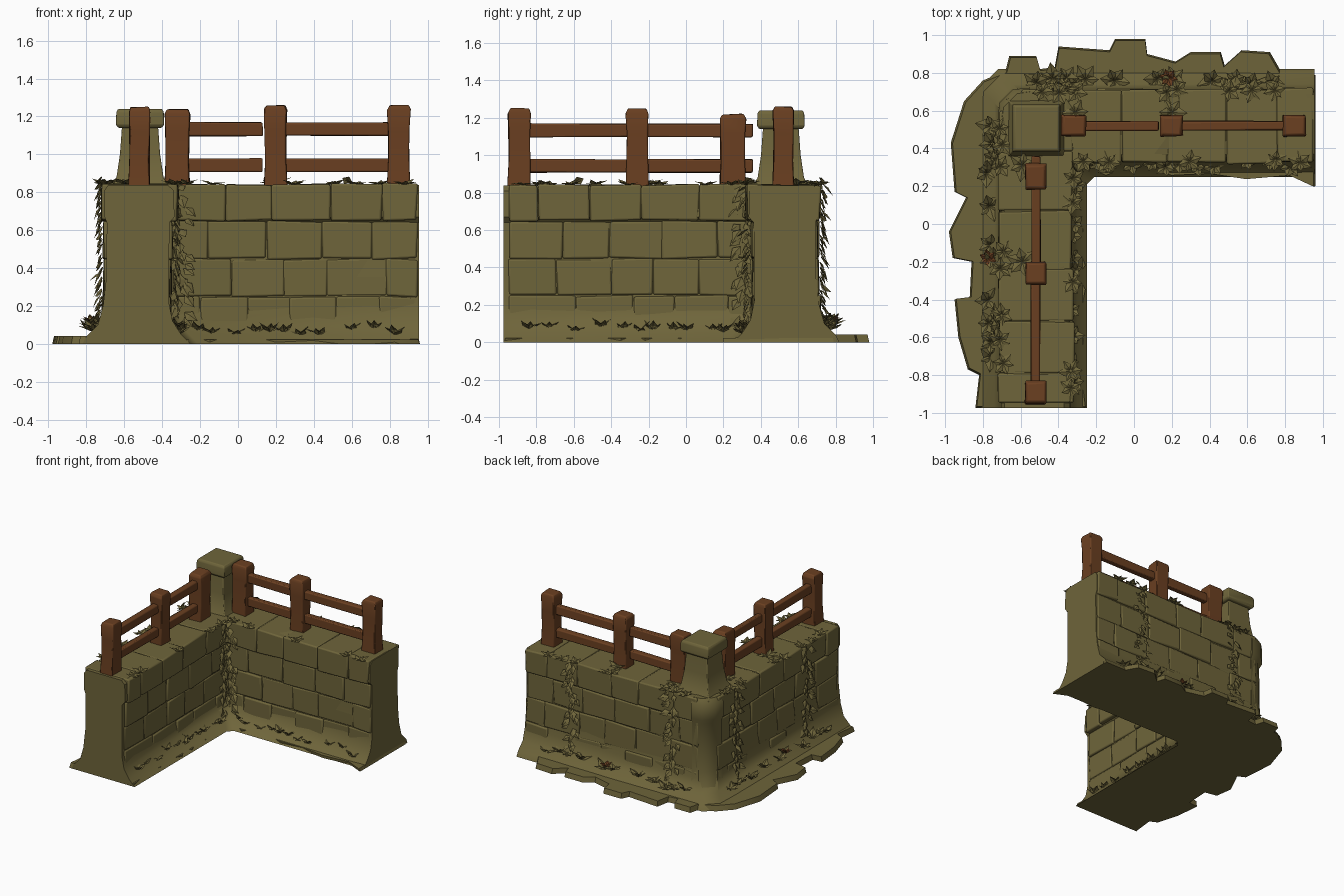
import bpy, bmesh, math, random
from mathutils import Vector

if "Cube" in bpy.data.objects:
    bpy.data.objects.remove(bpy.data.objects["Cube"])

random.seed(4)


def material(name, col):
    m = bpy.data.materials.new(name)
    m.diffuse_color = (*col, 1)
    m.use_nodes = True
    m.node_tree.nodes["Principled BSDF"].inputs["Base Color"].default_value = m.diffuse_color
    return m


STONE = material("mossy_olive", (0.158, 0.130, 0.043))
WOOD = material("brown_wood", (0.145, 0.050, 0.015))


def arm_x(p):
    return Vector(p)


def arm_y(p):
    # the second arm is the first one mirrored across the corner diagonal
    return Vector((-p[1], -p[0], p[2]))


ARMS = (arm_x, arm_y)
U = random.uniform


def finish(name, bm, mats, bevel=0, angle=40, recalc=True):
    if recalc:
        bmesh.ops.recalc_face_normals(bm, faces=bm.faces)
    me = bpy.data.meshes.new(name)
    bm.to_mesh(me)
    bm.free()
    ob = bpy.data.objects.new(name, me)
    bpy.context.collection.objects.link(ob)
    for m in mats:
        me.materials.append(m)
    if bevel:
        mod = ob.modifiers.new("bevel", 'BEVEL')
        mod.width, mod.segments = bevel, 2
    bpy.ops.object.select_all(action='DESELECT')
    ob.select_set(True)
    bpy.context.view_layer.objects.active = ob
    bpy.ops.object.shade_smooth_by_angle(angle=math.radians(angle))
    return ob


def loft(bm, rings):
    vs = [[bm.verts.new(p) for p in r] for r in rings]
    n = len(vs[0])
    for a, b in zip(vs, vs[1:]):
        for i in range(n):
            bm.faces.new((a[i], a[(i + 1) % n], b[(i + 1) % n], b[i]))
    bm.faces.new(vs[0])
    bm.faces.new(vs[-1])


def rect(x0, x1, y0, y1, z, j=0.0, place=arm_x):
    return [place((x + U(-j, j), y + U(-j, j), z + U(-j, j)))
            for x, y in ((x0, y0), (x1, y0), (x1, y1), (x0, y1))]


# Wall core: one cross-section swept around the corner
profile = [(.82, 0), (.80, .04), (.74, .10), (.712, .2), (.695, .35), (.692, .64), (.705, .67),
           (.705, .81), (.685, .838), (.37, .838), (.34, .81), (.335, .67), (.362, .64),
           (.365, .22), (.345, .12), (.30, .05), (.25, 0)]
rings = [[], [], [], []]
for v, z in profile:
    c = 0.10 if v > .5 else 0.04
    for ring, (x, y) in zip(rings, ((.955, v), (c - v, v), (-v, v - c), (-v, -.975))):
        ring.append((x, y, z))
bm = bmesh.new()
loft(bm, rings)
finish("wall_core", bm, [STONE])

# Stone courses: staggered, slightly uneven blocks
bm = bmesh.new()
courses = [(.03, .248, .355, .708, .00), (.25, .447, .356, .704, .13),
           (.449, .647, .355, .702, .05), (.65, .842, .325, .712, .10)]
for place in ARMS:
    for z0, z1, y0, y1, shift in courses:
        x, first = -.60, True
        while x < .93:
            nx = min(x + (.12 + shift if first else U(.22, .32)), .945)
            if .945 - nx < .1:
                nx = .945
            first = False
            o, i = U(-.005, .01), U(-.01, .005)
            loft(bm, [rect(x, nx, y0 + i, y1 + o, z0, .006, place),
                      rect(x, nx, y0 + i, y1 + o, z1, .006, place)])
            x = nx
finish("wall_stones", bm, [STONE], bevel=.01)

# Ground skirt with ragged flagstone outline
outer = [(.96, .79), (.8, .77), (.72, .91), (.57, .92), (.48, .84), (.46, .91), (.3, .91), (.22, .86),
         (.07, .9), (.06, .98), (-.1, .98), (-.13, .92), (-.4, .94), (-.42, .83), (-.5, .82),
         (-.52, .89), (-.66, .89), (-.68, .81), (-.8, .76), (-.9, .65), (-.97, .43), (-.95, .17),
         (-.89, .14), (-.98, -.04), (-.96, -.18), (-.86, -.2), (-.87, -.39), (-.95, -.4),
         (-.93, -.6), (-.88, -.77), (-.82, -.8), (-.84, -.975)]
inner = [(-.26, -.975), (-.27, -.9), (-.3, -.8), (-.27, -.62), (-.3, -.55), (-.26, -.35), (-.3, -.28),
         (-.26, -.22), (-.3, -.12), (-.27, -.03), (-.33, .04), (-.31, .25), (-.26, .31), (-.15, .26),
         (0, .32), (.2, .26), (.4, .27), (.6, .24), (.83, .26), (.96, .2)]
bm = bmesh.new()
loft(bm, [[(x, y, 0) for x, y in outer + inner],
          [(x * .99, y * .99, .042 if i < len(outer) else .022)
           for i, (x, y) in enumerate(outer + inner)]])
finish("ground_skirt", bm, [STONE])

# Corner pillar with flared foot and cap, plus the buttress below it
bm = bmesh.new()
PX, PY = -.517, .507
sq = lambda h, z: rect(PX - h, PX + h, PY - h, PY + h, z)
loft(bm, [sq(.16, .82), sq(.124, .88), sq(.106, 1.0), sq(.095, 1.15)])
loft(bm, [sq(.115, 1.14), sq(.127, 1.155), sq(.125, 1.225), sq(.115, 1.24)])
finish("corner_pillar", bm, [STONE], bevel=.006)
bm = bmesh.new()
corner = lambda d, z: [(-.55, .70 + d, z), (-.62 - d, .69 + d, z), (-.69 - d, .62 + d, z),
                       (-.70 - d, .55, z), (-.55, .55, z)]
loft(bm, [corner(.08, .0), corner(.03, .10), corner(.01, .25), corner(.006, .64),
          corner(.022, .68), corner(.022, .8), corner(.0, .845)])
finish("corner_buttress", bm, [STONE])

# Fence posts, each (arm, distance along, half width, top)
bm = bmesh.new()
posts = [(arm_x, -.32, .066, 1.237), (arm_x, .197, .061, 1.26), (arm_x, .848, .061, 1.26),
         (arm_y, -.25, .07, 1.22), (arm_y, .26, .061, 1.25), (arm_y, .892, .061, 1.25)]
for place, x, h, top in posts:
    ring = lambda s, z: rect(x - h * s, x + h * s, .52 - .056 * s, .52 + .056 * s, z, .004, place)
    loft(bm, [ring(1, .82), ring(.92, .97), ring(.94, 1.12), ring(1, top - .025), ring(.82, top)])
finish("fence_posts", bm, [WOOD], bevel=.007)

# Fence rails
bm = bmesh.new()
for place, a, b, c in ((arm_x, -.32, .2, .85), (arm_y, -.36, .26, .89)):
    for z0, z1 in ((.908, .978), (1.098, 1.168)):
        for x0, x1 in ((a, b - .07 if place is arm_x else b), (b, c)):
            loft(bm, [rect(x0, x1, .496, .544, z0, .004, place),
                      rect(x0, x1, .496, .544, z1, .004, place)])
finish("fence_rails", bm, [WOOD], bevel=.008)

# Ivy and grass
bm = bmesh.new()


def leaf(place, p, d, n, s, mat=0):
    p, d, n = Vector(p), Vector(d).normalized(), Vector(n).normalized()
    side = d.cross(n).normalized()
    pts = [p, p + d * .4 * s + side * .34 * s, p + d * s, p + d * .4 * s - side * .34 * s]
    vs = [bm.verts.new(place(q)) for q in pts]
    mid = bm.verts.new(place(p + d * .4 * s + n * .12 * s))
    for i in range(4):
        f = bm.faces.new((vs[i], vs[(i + 1) % 4], mid))
        f.material_index = mat
        f.normal_update()
        if f.normal.dot(place(n)) < 0:
            f.normal_flip()


def tuft(place, x, y, z, s, up0=.1, up1=.5, mat=0):
    # star of leaves rising outward
    a0 = random.random() * 6
    for k in range(6):
        a = a0 + k * math.tau / 6
        c, q, up = math.cos(a), math.sin(a), U(up0, up1)
        leaf(place, (x, y, z), (c, q, up), (-c * up, -q * up, 1), s * U(.8, 1.15), mat)


def vine(place, x, y, out, z0, z1, width, count):
    # overlapping leaves hanging on a wall face
    for k in range(count):
        z = z0 + (z1 - z0) * k / count
        dx = U(-1, 1)
        leaf(place, (x + dx * width, y + out * U(.002, .018), z),
             (dx * .9, out * U(.1, .45), U(-1, -.2)), (dx * .2, out, .35), U(.065, .095))


for place in ARMS:
    for x in (-.38, .53):
        vine(place, x, .71, 1, .16, .9, .03, 30)
    vine(place, -.31, .345, -1, .12, .86, .035, 32)
    # cap edges, outside and inside
    for xs, y in (((-.5, -.4, -.3, .16, .24, .5, .62, .74), .70), ((-.25, -.13, .3, .76, .86), .33)):
        for x in xs:
            tuft(place, x + U(-.02, .02), y + U(-.012, .012), .84, .065)
    # around posts
    for x, y in ((-.31, .59), (.2, .59)):
        tuft(place, x, y, .842, .085)
    # ground growth along both feet
    for x in (-.22, -.14, .0, .08, .17, .24, .34, .44, .58, .72, .84):
        tuft(place, x + U(-.02, .02), U(.30, .335), U(.04, .08), .07, .4, 1.2)
    for x in (-.5, -.42, -.34, -.26, -.1, .12, .2, .4, .54, .62, .72):
        tuft(place, x + U(-.02, .02), U(.74, .78), U(.06, .10), .085, .3, 1.1)
    # dry leaves
    tuft(place, .18, .775, .11, .06, .3, .9, 1)
finish("ivy_leaves", bm, [STONE, WOOD], angle=25, recalc=False)
